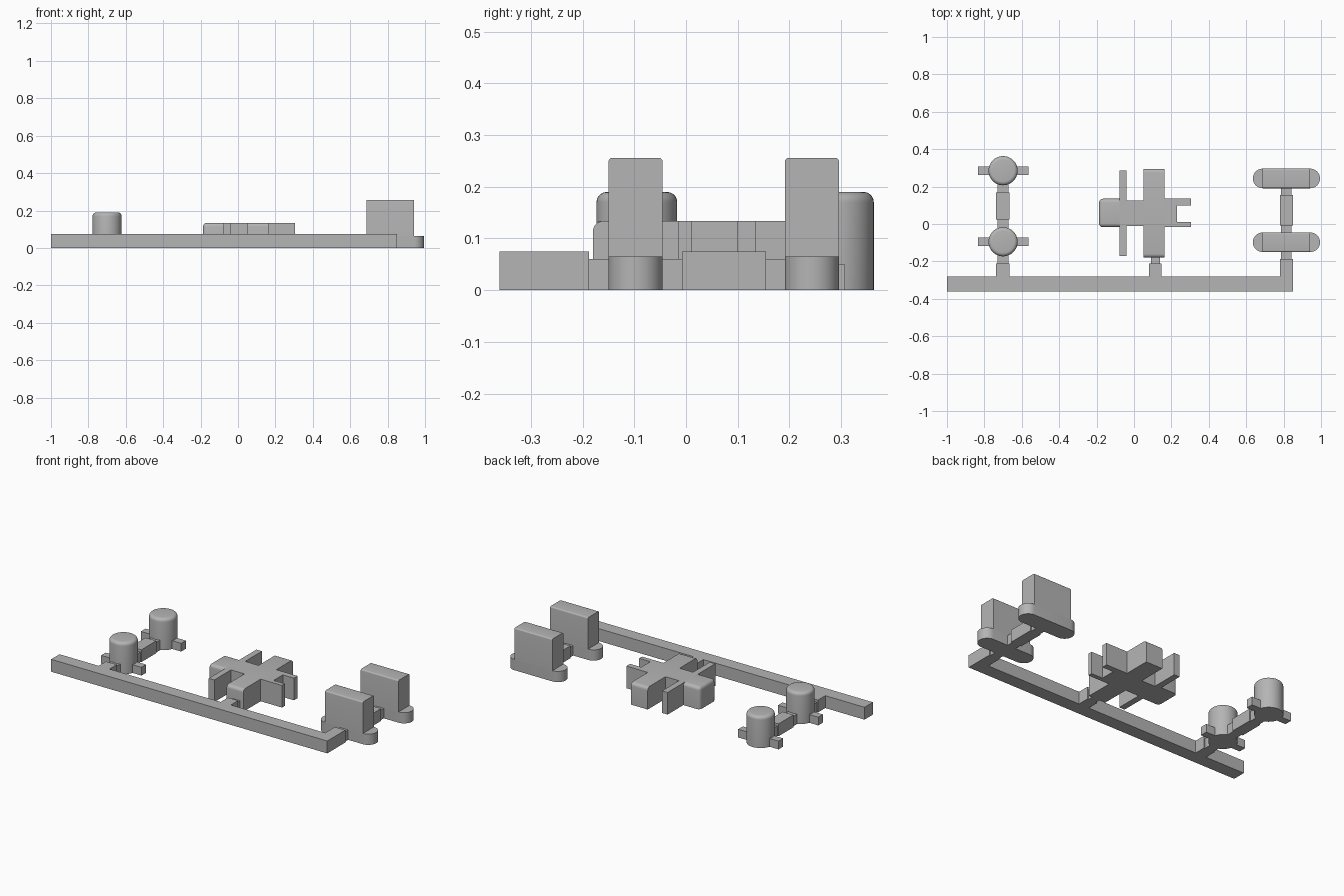
import bpy, bmesh, math

if "Cube" in bpy.data.objects:
    bpy.data.objects.remove(bpy.data.objects["Cube"], do_unlink=True)

GREY = (0.46, 0.46, 0.46, 1)
mat = bpy.data.materials.new("plain grey plastic")
mat.use_nodes = True
mat.diffuse_color = GREY
mat.node_tree.nodes["Principled BSDF"].inputs["Base Color"].default_value = GREY


def finish(bm, name, smooth=False):
    bmesh.ops.recalc_face_normals(bm, faces=bm.faces)
    me = bpy.data.meshes.new(name)
    bm.to_mesh(me)
    bm.free()
    me.materials.append(mat)
    ob = bpy.data.objects.new(name, me)
    bpy.context.collection.objects.link(ob)
    if smooth:
        bpy.ops.object.select_all(action='DESELECT')
        ob.select_set(True)
        bpy.context.view_layer.objects.active = ob
        bpy.ops.object.shade_smooth_by_angle(angle=math.radians(35))
    return ob


def prism(name, outline, height, radius=0, rule=None):
    """Extrude an outline up from the floor, rounding the edges picked by rule(mid, direction)."""
    bm = bmesh.new()
    base = bm.faces.new([bm.verts.new((x, y, 0)) for x, y in outline])
    top = bmesh.ops.extrude_face_region(bm, geom=[base])["geom"]
    bmesh.ops.translate(bm, vec=(0, 0, height),
                        verts=[v for v in top if isinstance(v, bmesh.types.BMVert)])
    if base.is_valid and len(bm.faces) == len(outline) + 1:
        bm.faces.new([v for v in base.verts])
    if rule:
        edges = [e for e in bm.edges
                 if rule((e.verts[0].co + e.verts[1].co) / 2,
                         (e.verts[1].co - e.verts[0].co).normalized())]
        bmesh.ops.bevel(bm, geom=edges, offset=radius, segments=5,
                        profile=0.5, affect='EDGES')
    return finish(bm, name, radius > 0 or len(outline) > 8)


def box(name, x0, x1, y0, y1, height, radius=0, rule=None):
    return prism(name, [(x0, y0), (x1, y0), (x1, y1), (x0, y1)], height, radius, rule)


def arc(cx, cy, r, start, end, steps):
    return [(cx + r * math.cos(math.radians(start + (end - start) * i / steps)),
             cy + r * math.sin(math.radians(start + (end - start) * i / steps)))
            for i in range(steps + 1)]


RUN, NECK = 0.075, 0.06

# Runner bar with three stubs
box("runner", -1, 0.85, -0.36, -0.28, RUN)
box("left_stub", -0.737, -0.665, -0.28, -0.21, RUN)
box("middle_stub", 0.08, 0.148, -0.28, -0.21, RUN)
box("right_stub", 0.78, 0.85, -0.28, -0.187, RUN)

# Left pair: round pegs with side tabs
PX, PR = -0.70, 0.078
for label, y in (("front", -0.095), ("rear", 0.285)):
    prism(label + "_peg", arc(PX, y, PR, 0, 360, 48)[:-1], 0.19, 0.02,
          lambda m, d: m.z > 0.18)
    for side, s in (("left", 1), ("right", -1)):
        xs = sorted((PX + s * 0.07, PX + s * 0.135))
        box(f"{label}_peg_{side}_tab", *xs, y - 0.022, y + 0.022, 0.05)
box("peg_link", -0.737, -0.665, 0.025, 0.168, RUN)
for i, (y0, y1) in enumerate(((-0.21, -0.16), (-0.03, 0.025), (0.168, 0.22))):
    box(f"peg_neck_{i + 1}", PX - 0.029, PX + 0.029, y0, y1, NECK)

# Right pair: tall blocks on rounded feet
R = 0.0525
for label, y in (("front", -0.0975), ("rear", 0.2435)):
    prism(label + "_foot", arc(0.942, y, R, -90, 90, 16) + arc(0.688, y, R, 90, 270, 16), 0.065)
    box(label + "_tall_block", 0.688, 0.942, y - R, y + R, 0.256, 0.008,
        lambda m, d: m.z > 0.25 and abs(d.x) > 0.9)
box("block_link", 0.78, 0.85, -0.008, 0.155, RUN)
for i, (y0, y1) in enumerate(((-0.187, -0.145), (-0.05, -0.008), (0.155, 0.195))):
    box(f"block_neck_{i + 1}", 0.787, 0.843, y0, y1, NECK)

# Middle part: cross bar, thin plate, rounded nose and fork
H = 0.134
box("cross_bar", 0.05, 0.162, -0.18, 0.295, H, 0.02,
    lambda m, d: m.z > 0.13 and abs(d.x) > 0.9)
box("thin_plate", -0.077, -0.04, -0.17, 0.286, H)
box("nose", -0.187, -0.077, -0.017, 0.135, H, 0.02,
    lambda m, d: m.x < -0.08 and (m.z > 0.13 or abs(d.z) > 0.9))
box("core", -0.04, 0.05, -0.01, 0.125, H)
box("fork_root", 0.162, 0.23, -0.015, 0.135, H)
box("front_prong", 0.23, 0.305, -0.015, 0.012, H)
box("rear_prong", 0.23, 0.305, 0.10, 0.135, H)
box("middle_neck", 0.09, 0.14, -0.21, -0.17, NECK)
